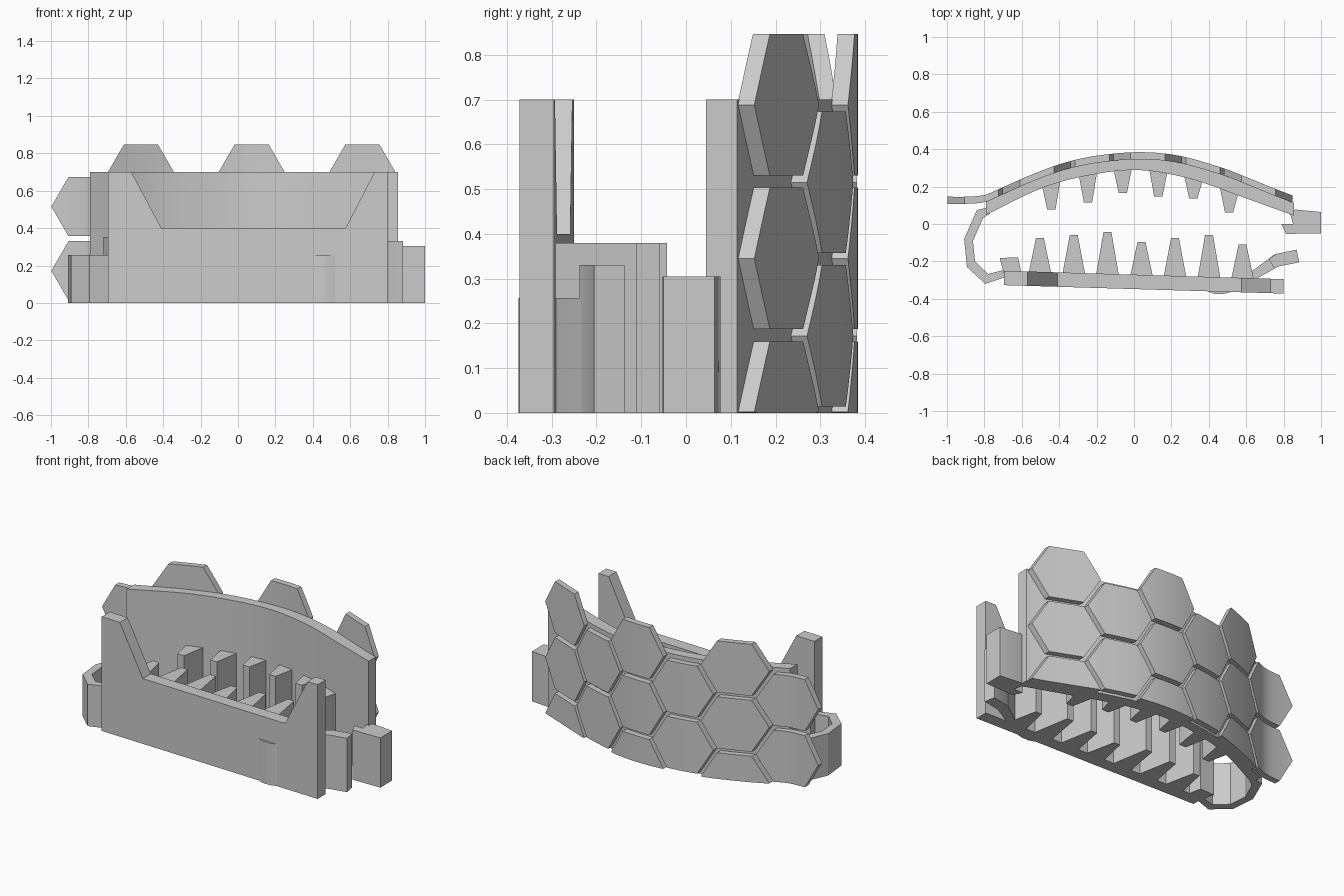
import bpy, bmesh, math

if "Cube" in bpy.data.objects:
    bpy.data.objects.remove(bpy.data.objects["Cube"])

grey = bpy.data.materials.new("plain_grey")
grey.diffuse_color = (0.6, 0.6, 0.6, 1)
grey.use_nodes = True
grey.node_tree.nodes["Principled BSDF"].inputs["Base Color"].default_value = grey.diffuse_color


def finish(name, bm):
    """Turn a bmesh into a shaded object."""
    bmesh.ops.remove_doubles(bm, verts=bm.verts, dist=0.0005)
    bmesh.ops.recalc_face_normals(bm, faces=bm.faces)
    me = bpy.data.meshes.new(name)
    bm.to_mesh(me)
    bm.free()
    me.materials.append(grey)
    ob = bpy.data.objects.new(name, me)
    bpy.context.collection.objects.link(ob)
    bpy.ops.object.select_all(action='DESELECT')
    ob.select_set(True)
    bpy.context.view_layer.objects.active = ob
    bpy.ops.object.shade_smooth_by_angle(angle=math.radians(25))
    return ob


def bridge(name, ring_a, ring_b):
    """Solid between two matching outlines."""
    bm = bmesh.new()
    a = [bm.verts.new(p) for p in ring_a]
    b = [bm.verts.new(p) for p in ring_b]
    n = len(a)
    bm.faces.new(a)
    bm.faces.new(b[::-1])
    for i in range(n):
        j = (i + 1) % n
        bm.faces.new((a[i], b[i], b[j], a[j]))
    return finish(name, bm)


def prism(name, outline, height):
    return bridge(name, [(x, y, 0) for x, y in outline],
                  [(x, y, height) for x, y in outline])


def curve(points):
    """Smooth interpolation y(x) through a few points."""
    n = len(points)
    slope = []
    for i in range(n):
        (x0, y0), (x1, y1) = points[max(i - 1, 0)], points[min(i + 1, n - 1)]
        slope.append((y1 - y0) / (x1 - x0))

    def f(x):
        i = 0
        while i < n - 2 and x > points[i + 1][0]:
            i += 1
        (x0, y0), (x1, y1) = points[i], points[i + 1]
        h = x1 - x0
        t = (x - x0) / h
        return ((2*t**3 - 3*t**2 + 1) * y0 + (t**3 - 2*t**2 + t) * h * slope[i]
                + (3*t**2 - 2*t**3) * y1 + (t**3 - t**2) * h * slope[i + 1])
    return f


# Curves of the back shell
outer = curve([(-1, .108), (-.9, .108), (-.8, .117), (-.72, .15), (-.55, .225),
               (-.37, .29), (-.2, .327), (.03, .346), (.24, .327), (.48, .26),
               (.57, .225), (.755, .15), (.86, .11)])
inner = curve([(-.79, .05), (-.476, .198), (-.2, .268), (.03, .288),
               (.27, .25), (.45, .193), (.55, .155), (.855, .045)])

# Curved back shell
N = 48
xs = [-.79 + 1.645 * i / N for i in range(N + 1)]
prism("back_shell", [(x, inner(x)) for x in xs]
      + [(x, outer(x) + .002) for x in reversed(xs)], .7)

# Hexagonal plates following the shell
SIDE, HALF, THICK, PITCH = .183, .158, .038, .343


def hex_plate(name, cx, cz):
    bm = bmesh.new()
    cols = []
    for i in range(17):
        u = -SIDE + 2 * SIDE * i / 16
        h = min(HALF, (SIDE - abs(u)) * math.sqrt(3))
        x = cx + u
        y = outer(x)
        lo, hi = max(0, cz - h), cz + h
        cols.append([bm.verts.new(p) for p in (
            (x, y, lo), (x, y, hi), (x, y + THICK, hi), (x, y + THICK, lo))])
    for a, b in zip(cols, cols[1:]):
        for k in range(4):
            m = (k + 1) % 4
            bm.faces.new((a[k], a[m], b[m], b[k]))
    finish(name, bm)


for c in range(6):
    cx = -.815 + .296 * c
    for r in range(3 if c % 2 else 2):
        cz = PITCH * r + (.002 if c % 2 else .172)
        hex_plate(f"hex_plate_{c}_{r}", cx, cz)

# Straight front wall with a lowered middle
wall = [(-.695, 0), (.8, 0), (.8, .7), (.73, .7), (.575, .4), (-.41, .4),
        (-.57, .7), (-.695, .7)]


def wall_y(x):
    return -.25 - .03 * (x + .695)


bridge("front_wall", [(x, wall_y(x) - .077, z) for x, z in wall],
       [(x, wall_y(x), z) for x, z in wall])

# Teeth on the front wall: centre x, tip y
for i, (x, tip) in enumerate([(-.503, -.075), (-.322, -.058), (-.142, -.042),
                              (.04, -.095), (.219, -.075), (.401, -.058),
                              (.58, -.11)]):
    base = wall_y(x) - .02
    prism(f"front_tooth_{i}", [(x - .063, base), (x + .063, base),
                               (x + .021, tip), (x - .021, tip)], .38)
prism("front_end_tooth", [(-.695, -.27), (-.60, -.27), (-.62, -.178),
                          (-.718, -.182)], .353)

# Teeth inside the back shell: centre x, tip y
for i, (x, tip) in enumerate([(-.442, .077), (-.246, .115), (-.06, .165),
                              (.13, .147), (.317, .136), (.508, .062)]):
    a, b = x - .047, x + .047
    prism(f"back_tooth_{i}", [(a, inner(a) + .02), (a, inner(a)),
                              (x - .022, tip), (x + .022, tip),
                              (b, inner(b)), (b, inner(b) + .02)], .38)

# Bent hinge band joining both walls on the left
prism("hinge_band", [(-.77, .09), (-.84, .075), (-.908, -.08), (-.893, -.23),
                     (-.795, -.32), (-.69, -.285), (-.69, -.245),
                     (-.78, -.267), (-.85, -.2), (-.861, -.09), (-.807, .032),
                     (-.77, .055)], .257)

# Latch arm and its tip on the front wall
prism("latch_arm", [(.44, -.372), (.66, -.29), (.78, -.222), (.755, -.16),
                    (.64, -.245)], .257)
prism("latch_tip", [(.75, -.238), (.78, -.225), (.883, -.205), (.87, -.137),
                    (.76, -.16), (.72, -.187)], .33)
prism("latch_root", [(.38, -.355), (.43, -.374), (.48, -.374), (.55, -.355)], .257)

# Catch block on the right end of the shell
prism("catch_block", [(.787, 0), (.85, 0), (.83, .07), (.865, .077),
                      (1.0, .064), (1.0, -.05), (.813, -.053)], .305)
